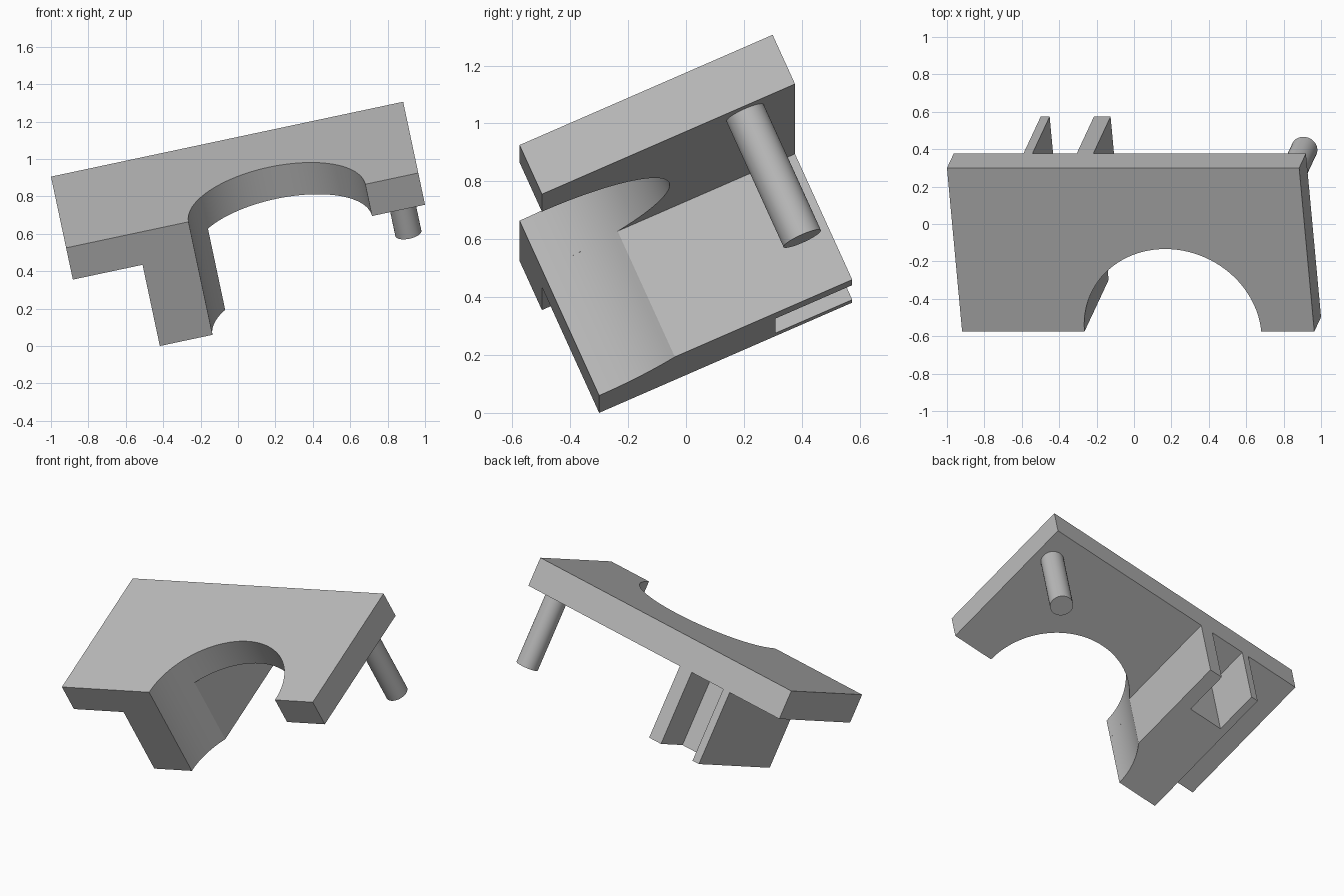
import bpy
import bmesh
from math import radians, sin, cos, acos, pi
from mathutils import Matrix

cube = bpy.data.objects.get("Cube")
if cube:
    bpy.data.objects.remove(cube, do_unlink=True)

grey = bpy.data.materials.new("plain grey")
grey.use_nodes = True
grey.diffuse_color = (0.5, 0.5, 0.5, 1)
grey.node_tree.nodes["Principled BSDF"].inputs["Base Color"].default_value = (0.5, 0.5, 0.5, 1)

# Tilted frame with its origin at the front left corner of the plate's top
FRAME = (Matrix.Translation((-0.919, -0.575, 0.525))
         @ Matrix.Rotation(radians(-12), 4, "Y")
         @ Matrix.Rotation(radians(24), 4, "X"))

LENGTH, WIDTH, THICK, DEPTH = 1.925, 0.957, 0.19, 0.676
ARCH_U, ARCH_R = 1.152, 0.483


def arc(centre_u, centre_v, radius, start, end, steps):
    """Points along an arc in the plane of the plate."""
    angles = [start + (end - start) * i / steps for i in range(steps + 1)]
    return [(centre_u + radius * cos(a), centre_v + radius * sin(a)) for a in angles]


def prism(name, outline, top, bottom):
    """Extrude a flat outline between two heights of the tilted frame."""
    bm = bmesh.new()
    face = bm.faces.new([bm.verts.new((u, v, bottom)) for u, v in outline])
    moved = bmesh.ops.extrude_face_region(bm, geom=[face])["geom"]
    verts = [g for g in moved if isinstance(g, bmesh.types.BMVert)]
    bmesh.ops.translate(bm, verts=verts, vec=(0, 0, top - bottom))
    bmesh.ops.recalc_face_normals(bm, faces=bm.faces)
    mesh = bpy.data.meshes.new(name)
    bm.to_mesh(mesh)
    bm.free()
    mesh.materials.append(grey)
    obj = bpy.data.objects.new(name, mesh)
    bpy.context.collection.objects.link(obj)
    obj.matrix_world = FRAME
    bpy.ops.object.select_all(action="DESELECT")
    obj.select_set(True)
    bpy.context.view_layer.objects.active = obj
    bpy.ops.object.shade_smooth_by_angle(angle=radians(30))
    return obj


# Plate with a half-round cutout in its front edge
plate = [(0, 0)] + arc(ARCH_U, 0, ARCH_R, pi, 0, 48)
plate += [(LENGTH, 0), (LENGTH, WIDTH), (0, WIDTH)]
prism("top_plate", plate, 0, -THICK)

# Leg following the cutout, with a slot open at the back
left, right = 0.381, 0.763
slot_left, slot_right, slot_front = 0.43, 0.672, 0.667
bend = pi - acos((ARCH_U - right) / ARCH_R)
leg = [(left, 0)] + arc(ARCH_U, 0, ARCH_R, pi, bend, 12)
leg += [(right, WIDTH), (slot_right, WIDTH), (slot_right, slot_front),
        (slot_left, slot_front), (slot_left, WIDTH), (left, WIDTH)]
prism("slotted_leg", leg, -THICK, -DEPTH)

# Round pin under the far corner
prism("round_pin", arc(1.806, 0.768, 0.071, 0, 2 * pi, 32)[:-1], -THICK, -DEPTH)
